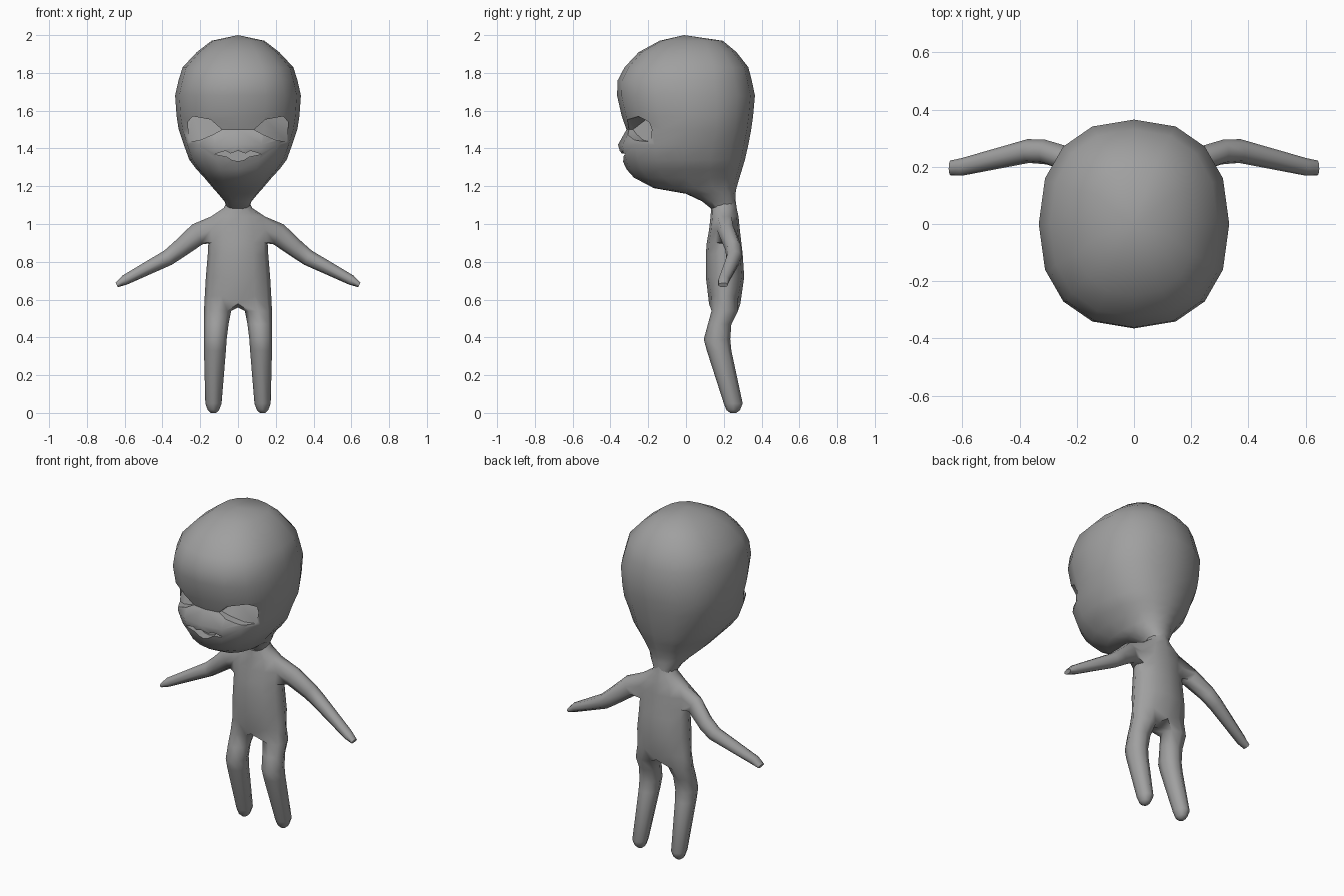
import bpy, bmesh
from math import sin, cos, pi, atan2
from mathutils import Vector

if "Cube" in bpy.data.objects:
    bpy.data.objects.remove(bpy.data.objects["Cube"])

skin = bpy.data.materials.new("grey_skin")
skin.use_nodes = True
GREY = (0.35, 0.35, 0.35, 1)
skin.diffuse_color = GREY
skin.node_tree.nodes["Principled BSDF"].inputs["Base Color"].default_value = GREY


def finish(bm, name):
    bmesh.ops.recalc_face_normals(bm, faces=bm.faces)
    mesh = bpy.data.meshes.new(name)
    bm.to_mesh(mesh)
    bm.free()
    obj = bpy.data.objects.new(name, mesh)
    mesh.materials.append(skin)
    bpy.context.collection.objects.link(obj)
    return obj


def smooth(obj, angle):
    bpy.ops.object.select_all(action='DESELECT')
    obj.select_set(True)
    bpy.context.view_layer.objects.active = obj
    bpy.ops.object.shade_smooth_by_angle(angle=angle)


def power(v, e):
    return abs(v) ** e * (1 if v > 0 else -1)


def flat_ring(bm, sides, z, front, back, half_width, e=1.0):
    """Horizontal ring between a front and a back y; e under 1 squares it."""
    mid, ry = (front + back) / 2, (back - front) / 2
    angles = [2 * pi * k / sides for k in range(sides)]
    return [bm.verts.new((half_width * power(cos(a), e), mid + ry * power(sin(a), e), z))
            for a in angles]


def bridge(bm, lower, upper, skip=()):
    n = len(lower)
    for k in range(n):
        if k not in skip:
            j = (k + 1) % n
            bm.faces.new((lower[k], lower[j], upper[j], upper[k]))


def fan(bm, ring, tip):
    top = bm.verts.new(tip)
    for a, b in zip(ring, ring[1:] + ring[:1]):
        bm.faces.new((a, b, top))


# Head: stacked rings (z, front y, back y, half width)
HEAD = [
    (1.08, .135, .262, .055), (1.12, .085, .262, .072), (1.16, .0, .262, .105),
    (1.19, -.17, .267, .132), (1.245, -.275, .283, .178), (1.29, -.315, .297, .22),
    (1.34, -.338, .312, .258), (1.42, -.36, .33, .287), (1.5, -.315, .345, .314),
    (1.57, -.34, .355, .325), (1.68, -.365, .365, .333), (1.76, -.362, .348, .315),
    (1.83, -.325, .33, .293), (1.91, -.25, .267, .218), (1.97, -.14, .195, .14),
]
bm = bmesh.new()
rings = [flat_ring(bm, 16, *r, e=.86) for r in HEAD]
for a, b in zip(rings, rings[1:]):
    bridge(bm, a, b)
fan(bm, rings[-1], (0, -.01, 2))
bm.faces.new(rings[0])
head = finish(bm, "head")


def carve(outline, floor):
    """Sink a recess into the face, its floor y given by a rule in x and z."""
    bm = bmesh.new()
    near = [bm.verts.new((x, -.6, z)) for x, z in outline]
    far = [bm.verts.new((x, floor(abs(x), z), z)) for x, z in outline]
    bridge(bm, near, far)
    bm.faces.new(near)
    bm.faces.new(far)
    cutter = finish(bm, "recess_cutter")
    cutter.hide_render = True
    bpy.context.view_layer.objects.active = head
    mod = head.modifiers.new("recess", 'BOOLEAN')
    mod.operation, mod.solver, mod.object = 'DIFFERENCE', 'EXACT', cutter
    bpy.ops.object.modifier_apply(modifier=mod.name)
    bpy.data.objects.remove(cutter)


# Eye sockets and wavy mouth
EYE = [(.085, 1.50), (.145, 1.553), (.24, 1.57), (.265, 1.54), (.26, 1.435),
       (.2, 1.445), (.13, 1.475)]
for s in (1, -1):
    carve([(s * x, z) for x, z in EYE], lambda x, z: -.37 + .7 * x + .5 * (z - 1.44))
LIPS = [(0, 1.388), (.04, 1.373), (.065, 1.388), (.125, 1.37), (.06, 1.357), (.03, 1.338)]
carve(LIPS + [(0, 1.332)] + [(-x, z) for x, z in LIPS[:0:-1]], lambda x, z: -.28)
smooth(head, .8)

# Torso: rings from hips to neck, open at the sides for the arms
TORSO = [
    (.62, .122, .288, .176), (.72, .105, .308, .17), (.84, .105, .30, .16),
    (.90, .11, .293, .157), (.97, .122, .285, .165), (1.04, .13, .278, .142),
    (1.085, .133, .268, .075), (1.13, .135, .262, .052),
]
bm = bmesh.new()
body = [flat_ring(bm, 12, *r) for r in TORSO]
for i in range(len(body) - 1):
    bridge(bm, body[i], body[i + 1], skip=(11, 0, 5, 6) if i in (3, 4) else ())
body[0][3].co.z = body[0][9].co.z = .578
crotch = bm.verts.new((0, .21, .558))


def limb(loop, sections, u, v):
    """Grow a tube out of an open loop; sections are (centre, radius u, radius v)."""
    mid = sum((p.co for p in loop), Vector()) / len(loop)
    turn = lambda p: atan2((p.co - mid).dot(v), (p.co - mid).dot(u))
    loop = sorted(loop, key=turn)
    start, n = turn(loop[0]), len(loop)
    for centre, ru, rv in sections:
        ring = []
        for k in range(n):
            a = start + 2 * pi * k / n
            ring.append(bm.verts.new(Vector(centre) + u * ru * cos(a) + v * rv * sin(a)))
        bridge(bm, loop, ring)
        loop = ring
    bm.faces.new(loop)


ARM = [
    (.215, .222, .945, .046, .06), (.31, .252, .868, .044, .049),
    (.37, .255, .822, .042, .043), (.6, .2, .703, .031, .027), (.642, .196, .677, .026, .013),
]
LEG = [
    (.108, .205, .54, .072, .07), (.115, .178, .47, .065, .062), (.12, .164, .39, .06, .07),
    (.122, .175, .33, .058, .065), (.13, .25, .05, .043, .05), (.13, .25, .015, .03, .036),
    (.13, .25, 0, .014, .016),
]
for s in (1, -1):
    def place(table):
        return [((s * x, y, z), ru, rv) for x, y, z, ru, rv in table]

    def column(k):
        return k % 12 if s > 0 else (6 - k) % 12

    # Arms grow from the shoulder openings
    hole = [body[i][column(k)] for i in (3, 4, 5) for k in (-1, 0, 1) if (i, k) != (4, 0)]
    limb(hole, place(ARM), Vector((0, 1, 0)), Vector((s * .46, 0, .888)))
    # Legs grow from each half of the hip ring
    hip = [body[0][column(k)] for k in range(-3, 4)] + [crotch]
    limb(hip, place(LEG), Vector((1, 0, 0)), Vector((0, 1, 0)))

# Drop the unused inner shoulder points
bmesh.ops.delete(bm, geom=[p for p in bm.verts if not p.link_faces], context='VERTS')
smooth(finish(bm, "body"), 1.1)
